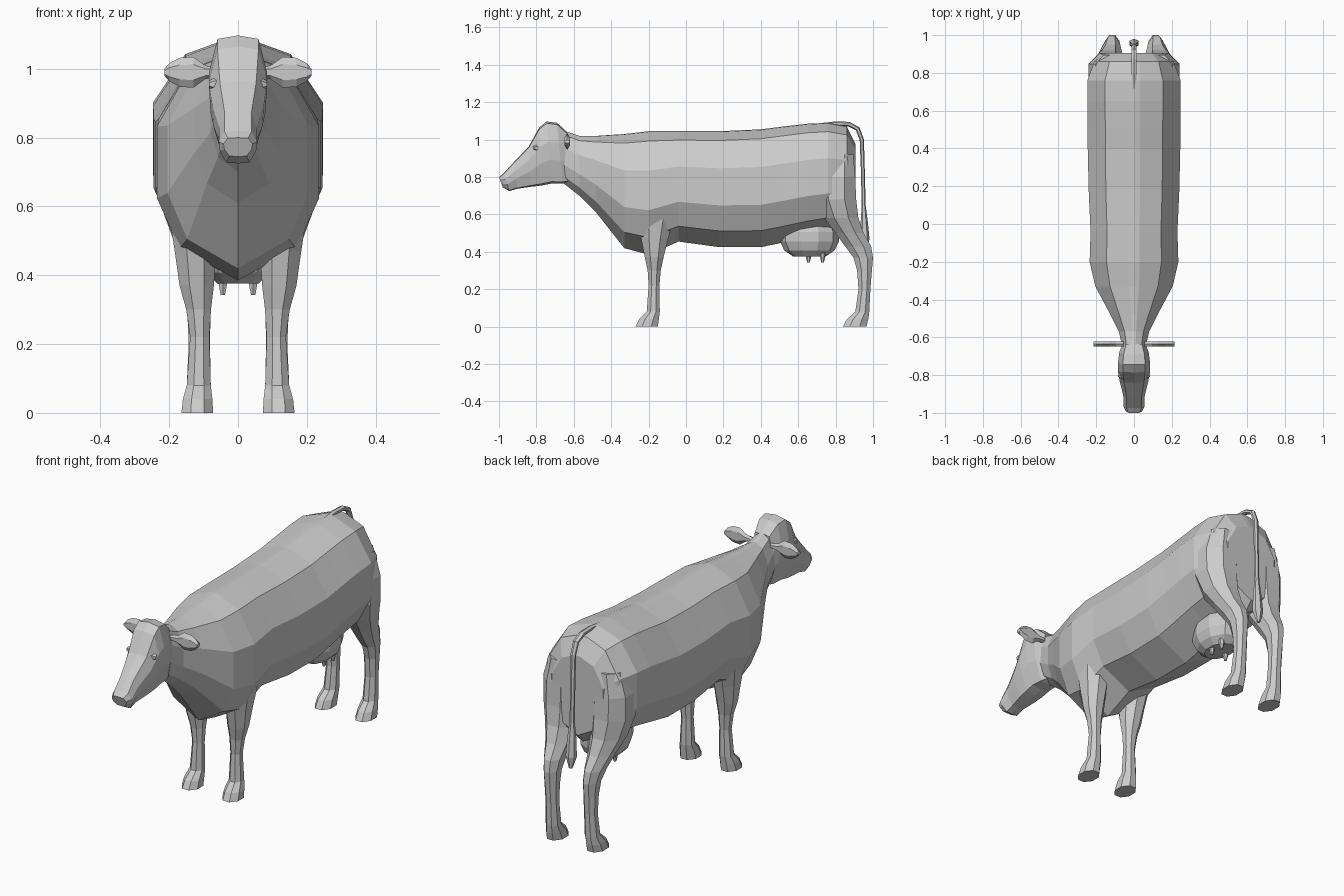
import bpy, bmesh, math
from mathutils import Vector

cube = bpy.data.objects.get("Cube")
if cube:
    bpy.data.objects.remove(cube)

grey = (.6, .6, .6, 1)
hide = bpy.data.materials.new("plain grey hide")
hide.use_nodes = True
hide.diffuse_color = grey
hide.node_tree.nodes["Principled BSDF"].inputs["Base Color"].default_value = grey


def loft(name, rings):
    """Skin a list of equal-length point rings and cap both ends."""
    bm = bmesh.new()
    loops = [[bm.verts.new(point) for point in ring] for ring in rings]
    for near, far in zip(loops, loops[1:]):
        for i in range(len(near)):
            bm.faces.new((near[i - 1], near[i], far[i], far[i - 1]))
    bm.faces.new(loops[0])
    bm.faces.new(loops[-1])
    bmesh.ops.recalc_face_normals(bm, faces=bm.faces)
    mesh = bpy.data.meshes.new(name)
    bm.to_mesh(mesh)
    bm.free()
    mesh.materials.append(hide)
    bpy.context.collection.objects.link(bpy.data.objects.new(name, mesh))


def cross_section(top, bottom, width, outline):
    """Symmetric ring between two centre points; outline gives (width share, depth share)."""
    top, bottom = Vector((0, *top)), Vector((0, *bottom))
    half = [top.lerp(bottom, depth) + Vector((width * share, 0, 0)) for share, depth in outline]
    other = [Vector((-p.x, p.y, p.z)) for p in reversed(half)]
    return [top] + half + [bottom] + other


def oval(centre, across, up, sides):
    """Ring of points around a centre, spanned by two axis vectors."""
    angles = [math.tau * (i + .5) / sides for i in range(sides)]
    return [Vector(centre) + Vector(across) * math.cos(a) + Vector(up) * math.sin(a)
            for a in angles]


def limb(name, side, sections):
    """Stack eight-sided sections (height, front, back, half width), splayed with width."""
    rings = []
    for z, front, back, width in sections:
        centre = (side * (.1 + .4 * width), (front + back) / 2, z)
        rings.append(oval(centre, (width * 1.08, 0, 0), (0, (back - front) * .54, 0), 8))
    loft(name, rings)


# Trunk and neck: station along the spine, top, bottom, half width
trunk = [
    (-.66, 1.05, .77, .06), (-.57, 1.02, .7, .08), (-.48, 1.02, .61, .125),
    (-.33, 1.03, .42, .205), (-.2, 1.045, .385, .235), (-.04, 1.045, .455, .23),
    (.18, 1.045, .425, .24), (.4, 1.055, .425, .245), (.52, 1.07, .45, .245),
    (.65, 1.085, .48, .247), (.76, 1.09, .5, .247), (.86, 1.07, .51, .21),
    (.905, .98, .56, .15),
]
barrel = [(.13, .006), (.62, .08), (1, .32), (1, .64), (.72, .86)]
loft("body", [cross_section((y, top), (y, low), width, barrel)
              for y, top, low, width in trunk])

# Head: crown point, jaw point, half width
skull = [
    ((-.635, 1.04), (-.63, .77), .06), ((-.69, 1.09), (-.66, .765), .078),
    ((-.745, 1.097), (-.72, .765), .085), ((-.785, 1.065), (-.77, .755), .085),
    ((-.84, .965), (-.83, .748), .075), ((-.925, .875), (-.9, .738), .055),
    ((-.975, .82), (-.945, .725), .056), ((-1, .8), (-.98, .745), .042),
]
face = [(.7, .03), (1, .33), (.94, .62), (.6, .97)]
loft("head", [cross_section(crown, jaw, width, face) for crown, jaw, width in skull])

# Limbs from hoof to shoulder or hip
foreleg = [
    (0, -.27, -.15, .046), (.04, -.25, -.145, .043), (.08, -.21, -.14, .035),
    (.22, -.2, -.142, .028), (.3, -.205, -.135, .036), (.37, -.22, -.12, .05),
    (.47, -.24, -.095, .06), (.56, -.255, -.07, .07), (.68, -.27, -.06, .08),
]
hindleg = [
    (0, .838, .965, .045), (.04, .86, .975, .042), (.08, .905, .98, .035),
    (.2, .922, .986, .031), (.3, .915, .994, .034), (.37, .895, 1, .038),
    (.43, .85, .99, .046), (.5, .8, .95, .062), (.58, .74, .922, .083),
    (.68, .7, .91, .1), (.8, .71, .905, .1), (.92, .73, .895, .075),
]
# Ear: distance out, half height
ear = [(.055, .012), (.095, .02), (.13, .045), (.17, .042), (.2, .026), (.214, .01)]
for side, label in ((1, "left"), (-1, "right")):
    limb(label + "_front_leg", side, foreleg)
    limb(label + "_hind_leg", side, hindleg)
    loft(label + "_ear", [oval((side * x, -.635, .99), (0, .016, 0), (0, 0, height), 6)
                          for x, height in ear])
    # Raised eyelid on the side of the brow
    loft(label + "_eye", [oval((side * x, -.8, .955), (0, size, 0), (0, 0, size), 6)
                          for x, size in ((.06, .024), (.084, .01))])
    # Teats
    for place, y in (("front", .655), ("back", .73)):
        loft(f"{label}_{place}_teat",
             [oval((side * .044, y, z), (size, 0, 0), (0, size, 0), 6)
              for z, size in ((.342, .007), (.365, .012), (.41, .02))])

# Udder: a faceted bag, fuller towards the bottom
bag = []
for step in range(1, 7):
    angle = math.pi * step / 7
    size = math.sin(angle) ** .7
    bag.append(oval((0, .66, .48 - .115 * math.cos(angle)),
                    (.115 * size, 0, 0), (0, .16 * size, 0), 10))
loft("udder", bag)

# Tail with a tuft: position, height, thickness
tail = [
    (.7, 1.075, .012), (.8, 1.086, .012), (.87, 1.083, .013), (.918, 1.058, .013),
    (.94, 1, .012), (.945, .85, .011), (.95, .65, .011), (.953, .56, .02),
    (.958, .47, .024), (.962, .41, .008),
]
path = [Vector((0, y, z)) for y, z, size in tail]
rings = []
for i, (y, z, size) in enumerate(tail):
    ahead = (path[min(i + 1, len(path) - 1)] - path[max(i - 1, 0)]).normalized()
    sideways = Vector((size * 1.2, 0, 0))
    rings.append(oval(path[i], sideways, ahead.cross(sideways) * .8, 6))
loft("tail", rings)
